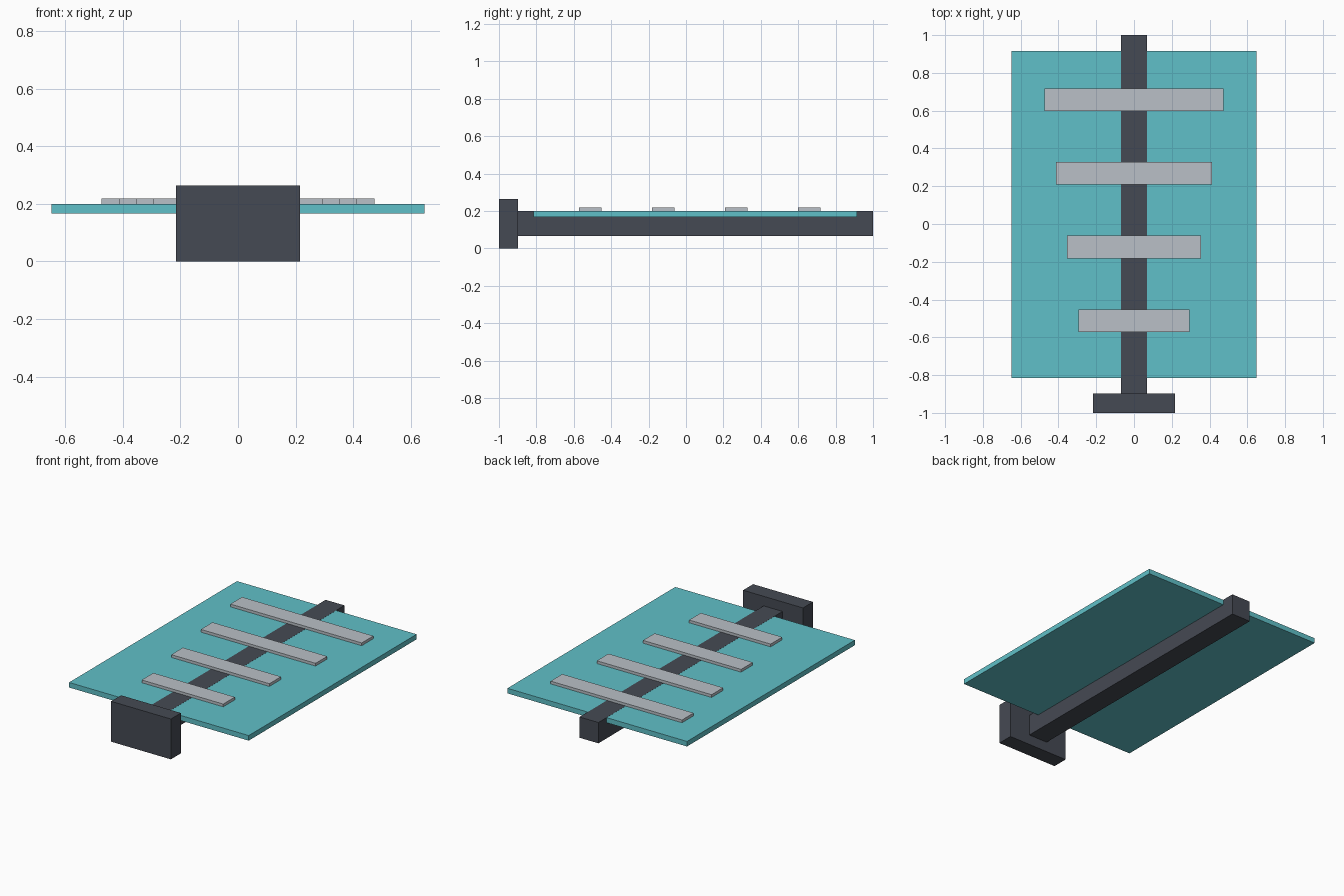
import bpy

if "Cube" in bpy.data.objects:
    bpy.data.objects.remove(bpy.data.objects["Cube"])


def material(name, color):
    m = bpy.data.materials.new(name)
    m.diffuse_color = (*color, 1.0)
    m.use_nodes = True
    m.node_tree.nodes["Principled BSDF"].inputs["Base Color"].default_value = m.diffuse_color
    return m


def box(name, lo, hi, mat):
    """Axis-aligned box between two corners."""
    center = [(a + b) / 2 for a, b in zip(lo, hi)]
    bpy.ops.mesh.primitive_cube_add(size=1, location=center)
    ob = bpy.context.object
    ob.name = name
    ob.scale = [b - a for a, b in zip(lo, hi)]
    bpy.ops.object.transform_apply(location=False, rotation=False, scale=True)
    ob.data.materials.append(mat)
    return ob


dark = material("dark slate", (0.060, 0.068, 0.087))
teal = material("teal", (0.118, 0.53, 0.58))
grey = material("light grey", (0.49, 0.53, 0.57))

# Wide flat panel
box("panel", (-0.648, -0.815, 0.167), (0.648, 0.915, 0.2), teal)

# Long central spine, its top showing flush through the panel
box("spine", (-0.068, -0.897, 0.065), (0.068, 1.0, 0.2006), dark)

# Block across the front end
box("front_block", (-0.216, -1.0, 0.0), (0.216, -0.897, 0.263), dark)

# Cross slats, growing wider towards the back
for i in range(4):
    y = -0.512 + 0.39 * i
    half = 0.294 + 0.06 * i
    box(f"slat_{i + 1}", (-half, y - 0.06, 0.2), (half, y + 0.06, 0.218), grey)
